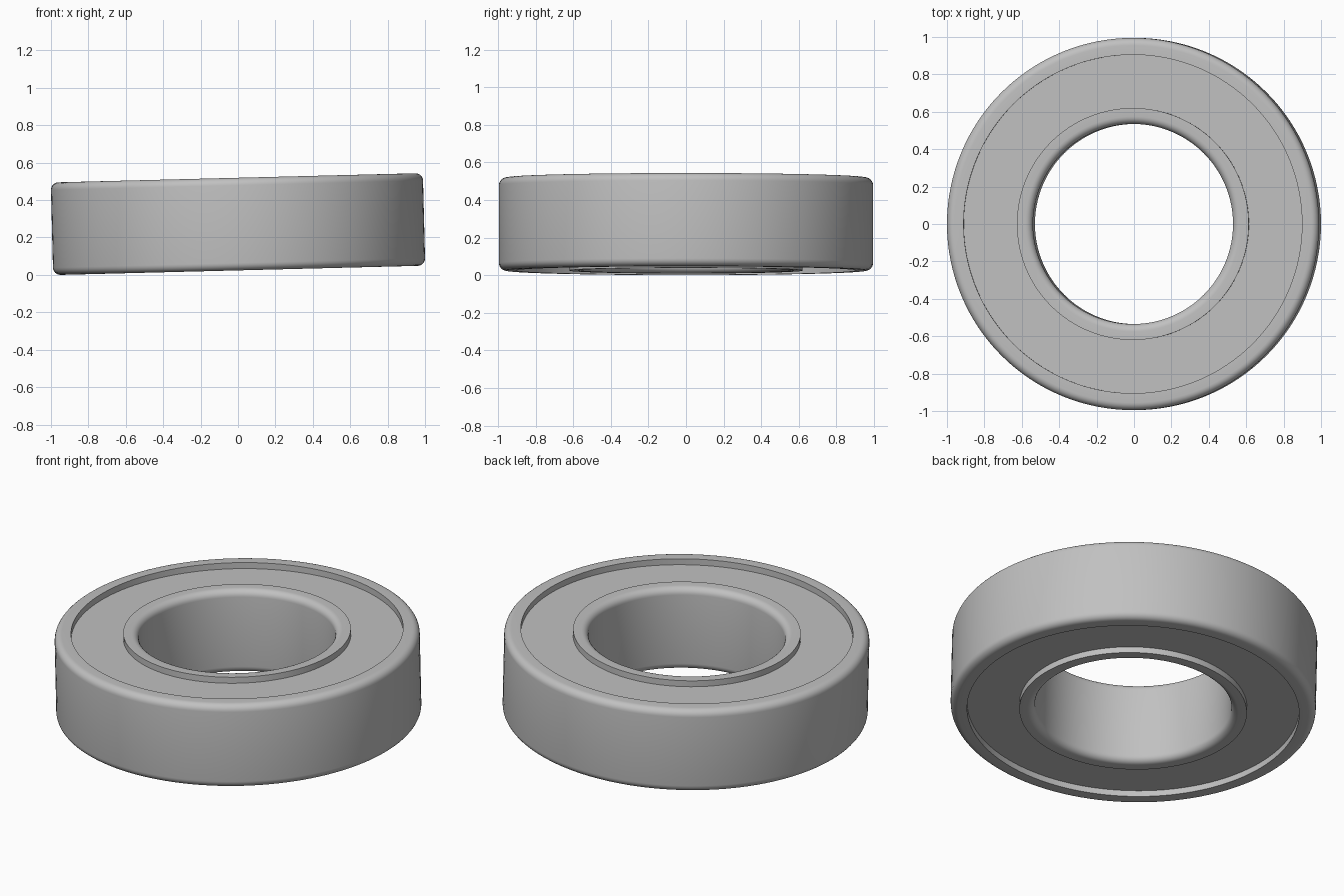
import bpy, bmesh
from math import pi, sin, cos, radians
from mathutils import Matrix

cube = bpy.data.objects.get("Cube")
if cube:
    bpy.data.objects.remove(cube, do_unlink=True)

SEGMENTS = 128
HALF = 0.2475      # half the width of the rings
RECESS = 0.036     # depth of the shields below the ring faces
FILLET = 0.04
TILT = Matrix.Rotation(radians(-1.45), 4, "Y")

steel = bpy.data.materials.new("steel_grey")
steel.use_nodes = True
GREY = (0.53, 0.53, 0.53, 1)
steel.diffuse_color = GREY
steel.node_tree.nodes["Principled BSDF"].inputs["Base Color"].default_value = GREY


def revolve(name, profile):
    """Closed (radius, height) profile turned around the axis, then tilted."""
    bm = bmesh.new()
    verts = [bm.verts.new((r, 0, z)) for r, z in profile]
    edges = [bm.edges.new((a, b)) for a, b in zip(verts, verts[1:] + verts[:1])]
    bmesh.ops.spin(bm, geom=verts + edges, cent=(0, 0, 0), axis=(0, 0, 1),
                   angle=2 * pi, steps=SEGMENTS, use_merge=True)
    bmesh.ops.remove_doubles(bm, verts=bm.verts, dist=1e-5)
    bmesh.ops.recalc_face_normals(bm, faces=bm.faces)
    bm.transform(TILT)
    mesh = bpy.data.meshes.new(name)
    bm.to_mesh(mesh)
    bm.free()
    mesh.materials.append(steel)
    obj = bpy.data.objects.new(name, mesh)
    bpy.context.collection.objects.link(obj)
    bpy.ops.object.select_all(action="DESELECT")
    obj.select_set(True)
    bpy.context.view_layer.objects.active = obj
    bpy.ops.object.shade_smooth_by_angle(angle=radians(30))
    return obj


def ring_profile(square_r, round_r):
    """Ring section, filleted on the round_r side only."""
    side = 1 if round_r > square_r else -1
    arc = [(round_r - side * FILLET * (1 - cos(a)), HALF - FILLET * (1 - sin(a)))
           for a in (i * pi / 12 for i in range(7))]
    lower = [(r, -z) for r, z in reversed(arc)]
    return [(square_r, -HALF)] + lower + arc + [(square_r, HALF)]


# Races
parts = [revolve("outer_ring", ring_profile(0.905, 0.995)),
         revolve("inner_ring", ring_profile(0.62, 0.535))]

# Shield body closing the gap between the races on both sides
top = HALF - RECESS
parts.append(revolve("shield", [(0.615, -top), (0.91, -top), (0.91, top), (0.615, top)]))

# Rest the tilted bearing on the floor
lowest = min(v.co.z for p in parts for v in p.data.vertices)
for p in parts:
    p.data.transform(Matrix.Translation((0, 0, -lowest)))
